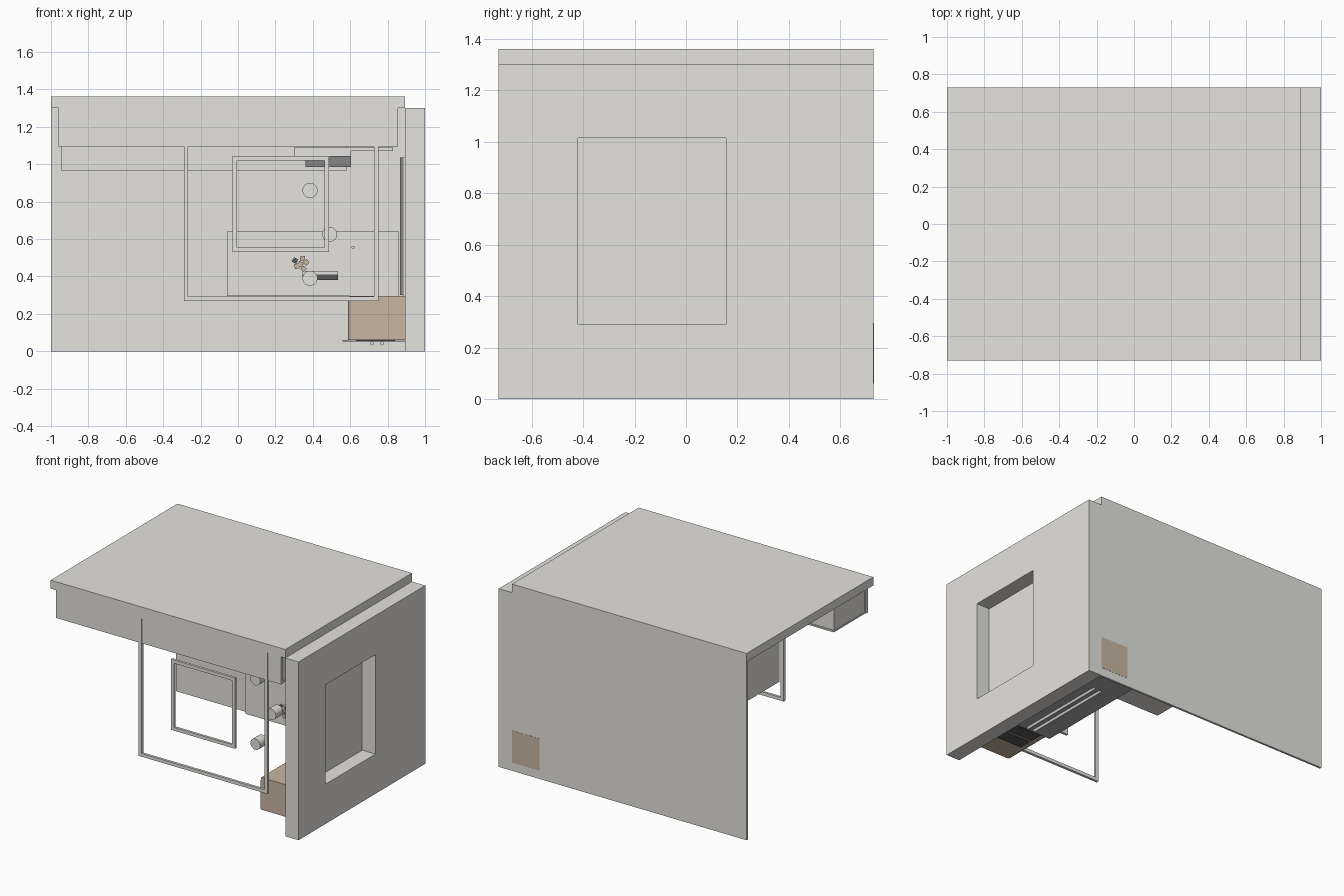
import bpy
import bmesh
from mathutils import Vector, Matrix

old = bpy.data.objects.get("Cube")
if old:
    bpy.data.objects.remove(old, do_unlink=True)


def material(name, rgb):
    m = bpy.data.materials.new(name)
    m.use_nodes = True
    m.diffuse_color = (*rgb, 1)
    m.node_tree.nodes["Principled BSDF"].inputs["Base Color"].default_value = (*rgb, 1)
    return m


GREY = material("pale warm grey", (0.78, 0.77, 0.735))
BEIGE = material("beige", (0.58, 0.47, 0.36))
MID = material("mid grey", (0.42, 0.42, 0.42))
DARK = material("dark grey", (0.24, 0.24, 0.24))
CHARCOAL = material("charcoal", (0.10, 0.10, 0.10))


def finish(name, bm, mat):
    bmesh.ops.recalc_face_normals(bm, faces=bm.faces)
    mesh = bpy.data.meshes.new(name)
    bm.to_mesh(mesh)
    bm.free()
    mesh.materials.append(mat)
    ob = bpy.data.objects.new(name, mesh)
    bpy.context.collection.objects.link(ob)
    return ob


def box(name, x, y, z, mat=GREY):
    """Box from its (low, high) range on each axis."""
    lo, hi = Vector((x[0], y[0], z[0])), Vector((x[1], y[1], z[1]))
    bm = bmesh.new()
    bmesh.ops.create_cube(bm, size=1, matrix=Matrix.LocRotScale((lo + hi) / 2, None, hi - lo))
    return finish(name, bm, mat)


def ring(name, outer, inner, depth, place):
    """Rectangular surround; place(a, b, d) turns plane coordinates into a point."""
    bm = bmesh.new()
    loops = []
    for (a0, a1, b0, b1), d in ((outer, depth[0]), (inner, depth[0]),
                                (inner, depth[1]), (outer, depth[1])):
        corners = ((a0, b0), (a1, b0), (a1, b1), (a0, b1))
        loops.append([bm.verts.new(place(a, b, d)) for a, b in corners])
    for i in range(4):
        p, q = loops[i], loops[(i + 1) % 4]
        for j in range(4):
            k = (j + 1) % 4
            bm.faces.new((p[j], p[k], q[k], q[j]))
    return finish(name, bm, GREY)


def rod(name, x, z, radius, y):
    """Round bar running front to back."""
    bm = bmesh.new()
    turn = Matrix.Translation((x, sum(y) / 2, z)) @ Matrix.Rotation(1.5707963, 4, "X")
    bmesh.ops.create_cone(bm, cap_ends=True, segments=24, radius1=radius,
                          radius2=radius, depth=y[1] - y[0], matrix=turn)
    ob = finish(name, bm, GREY)
    bpy.ops.object.select_all(action="DESELECT")
    ob.select_set(True)
    bpy.context.view_layer.objects.active = ob
    bpy.ops.object.shade_smooth_by_angle()


# Shell: ceiling, back wall and side wall with its window opening
FRONT, BACK, INNER = -0.73, 0.73, 0.715
box("ceiling", (-1, 0.893), (FRONT, BACK), (1.30, 1.362))
box("back_wall", (-1, 1), (INNER, BACK), (0, 1.30))
ring("side_wall", (FRONT, BACK - 0.001, 0, 1.30), (-0.42, 0.155, 0.29, 1.015), (0.893, 1.0),
     lambda a, b, d: (d, a, b))
box("window_panel", (0.884, 0.894), (-0.45, 0.19), (0.27, 1.04))
box("window_backing", (0.865, 0.884), (-0.45, 0.19), (0.30, 1.035), DARK)

# Open frames at the front
BAR = 0.024
for name, outer in (("large_frame", (-0.29, 0.75, 0.27, 1.30)),
                    ("small_frame", (-0.03, 0.487, 0.53, 1.045))):
    a0, a1, b0, b1 = outer
    ring(name, outer, (a0 + BAR, a1 - BAR, b0 + BAR, b1 - BAR), (FRONT, -0.712),
         lambda a, b, d: (a, d, b))

# Front overhead cabinet and its fascia
box("front_cabinet", (-0.95, 0.845), (-0.70, -0.35), (1.105, 1.30))
box("front_fascia", (-0.96, 0.855), (-0.725, -0.70), (1.095, 1.30))
box("front_cabinet_base", (-0.955, 0.85), (-0.70, -0.34), (1.095, 1.105))

# Wall cabinets along the back, with a hood below them
box("wall_cabinet", (-0.945, 0.58), (0.27, INNER), (0.967, 1.30))
box("wall_cabinet_right", (0.584, 0.845), (0.28, INNER), (1.095, 1.30))
box("shelf", (0.30, 0.83), (0.22, 0.28), (1.07, 1.09))
box("hood_cover", (0.30, 0.605), (0.22, 0.28), (1.022, 1.07))
box("hood_panel", (0.36, 0.47), (0.24, 0.28), (0.985, 1.022), DARK)
box("hood_box", (0.49, 0.605), (0.20, 0.28), (0.985, 1.045), DARK)

# Counter block with its tray and knob
box("counter", (-0.06, 0.86), (0.17, INNER), (0.295, 0.64))
box("tray", (0.345, 0.535), (0.08, 0.17), (0.38, 0.41), CHARCOAL)
box("tray_top", (0.345, 0.535), (0.08, 0.17), (0.41, 0.43))
rod("knob", 0.615, 0.555, 0.008, (0.15, 0.17))

# Low side cabinet, its back, underside and tube lamps
box("low_cabinet", (0.597, 0.893), (-0.585, INNER), (0.06, 0.295), BEIGE)
box("low_cabinet_back", (0.67, 0.893), (INNER, BACK + 0.001), (0.06, 0.295), BEIGE)
box("low_cabinet_edge", (0.588, 0.597), (-0.58, INNER), (0.06, 0.27), DARK)
box("low_cabinet_base", (0.56, 0.893), (-0.20, INNER), (0.052, 0.06), MID)
for i in range(2):
    y = -0.41 + i * 0.11
    box(f"base_vent_{i + 1}", (0.63, 0.84), (y, y + 0.09), (0.054, 0.06), CHARCOAL)
for side, x in (("inner", 0.715), ("outer", 0.77)):
    rod(f"tube_lamp_{side}", x, 0.042, 0.01, (-0.17, 0.505))

# Round spot lamps
for i, (x, z, y) in enumerate(((0.385, 0.86, -0.35), (0.49, 0.625, -0.32),
                               (0.385, 0.39, -0.35))):
    rod(f"spot_lamp_{i + 1}", x, z, 0.04, (y, y + 0.08))

# Small cluster of blocks
for i, (dx, dz) in enumerate(((-0.03, 0.02), (0.01, 0.03), (0.03, 0.01), (0, 0),
                              (-0.02, -0.01), (0.015, -0.025))):
    ob = box(f"cluster_block_{i + 1}", (-0.013, 0.013), (-0.02, 0.02), (-0.013, 0.013),
             CHARCOAL if i == 0 else BEIGE)
    ob.location = (0.335 + dx, 0.05, 0.465 + dz)
    ob.rotation_euler = (0, 0.5 + i, 0)
